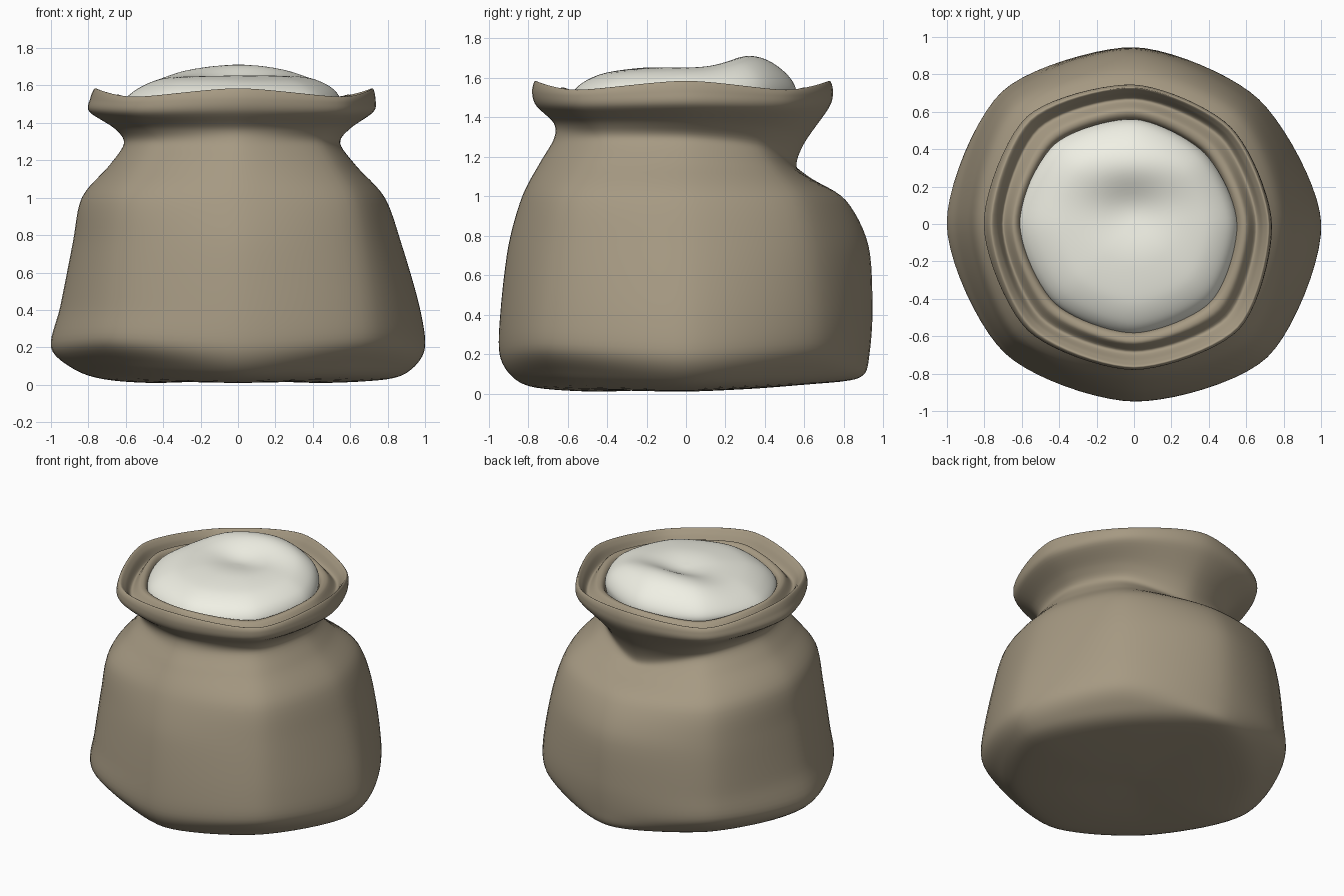
import bpy, bmesh, math
from mathutils import Vector

# direction order: E, NE, N, NW, W, SW, S, SE
DIAG = (0.96, 1.02, 0.99, 1.02)


def spline(p, q, r, s, t, c):
    """Cardinal spline between q and r; a low c gives flatter sides."""
    m, n = (r - p) * c, (s - q) * c
    return (q * (2*t**3 - 3*t**2 + 1) + m * (t**3 - 2*t**2 + t)
            + r * (3*t**2 - 2*t**3) + n * (t**3 - t**2))


def cage_ring(z, e, n, w, s, diag, lift=0.0, back=0.0):
    """Eight control points; lift raises diagonals, back lowers the rear."""
    axis = (e, n, w, s)
    pts = []
    for k in range(8):
        if k % 2:
            r = (axis[k // 2] + axis[(k // 2 + 1) % 4]) / 2 * diag * DIAG[k // 2]
        else:
            r = axis[k // 2]
        dz = lift if k % 2 else 0
        dz -= back * (1.0 if k == 2 else 0.3 if k in (1, 3) else 0)
        a = k * math.pi / 4
        pts.append(Vector((r * math.cos(a), r * math.sin(a), z + dz)))
    return pts


def material(name, rgb):
    m = bpy.data.materials.new(name)
    m.diffuse_color = (*rgb, 1)
    return m


def loft(name, rows, mat, around=10, along=6, c_round=0.42, shape=None):
    cages = [cage_ring(*row) for row in rows]
    rings = []
    for i in range(len(cages) - 1):
        p, q, r = cages[max(i - 1, 0)], cages[i], cages[i + 1]
        s = cages[min(i + 2, len(cages) - 1)]
        last = i == len(cages) - 2
        for j in range(along + (1 if last else 0)):
            rings.append([spline(p[k], q[k], r[k], s[k], j / along, 0.45)
                          for k in range(8)])
    bm = bmesh.new()
    grid = []
    for ring in rings:
        row = []
        for k in range(8):
            for j in range(around):
                v = spline(ring[k - 1], ring[k], ring[(k + 1) % 8],
                           ring[(k + 2) % 8], j / around, c_round)
                if shape:
                    v.z += shape(v.x, v.y)
                row.append(bm.verts.new(v))
        grid.append(row)
    n = 8 * around
    for a, b in zip(grid, grid[1:]):
        for k in range(n):
            bm.faces.new((a[k], a[(k + 1) % n], b[(k + 1) % n], b[k]))
    bm.faces.new(grid[0][::-1])
    bm.faces.new(grid[-1])
    me = bpy.data.meshes.new(name)
    bm.to_mesh(me)
    bm.free()
    me.polygons.foreach_set("use_smooth", [True] * len(me.polygons))
    me.materials.append(mat)
    ob = bpy.data.objects.new(name, me)
    bpy.context.collection.objects.link(ob)
    return ob


# cloth sack: base, body, shoulder, pinched neck, flared cuff, inner fold
# rows: z, east, north, west, south, diagonal factor, diagonal lift, rear drop
sack = [
    (0.025, 0.05, 0.05, 0.05, 0.05, 1.00),
    (0.01, 0.45, 0.45, 0.45, 0.45, 1.00, 0.005, -0.03),
    (0.03, 0.80, 0.78, 0.72, 0.76, 0.97, 0.01, -0.03),
    (0.085, 0.93, 0.90, 0.88, 0.88, 0.98, 0.035, -0.01),
    (0.20, 1.00, 0.93, 1.00, 0.945, 1.01, 0.03),
    (0.42, 0.97, 0.945, 0.95, 0.94, 1.02),
    (0.75, 0.875, 0.925, 0.885, 0.90, 1.03),
    (1.00, 0.785, 0.81, 0.835, 0.83, 1.05, 0.0, 0.02),
    (1.17, 0.63, 0.63, 0.69, 0.74, 1.04, 0.0, 0.08),
    (1.29, 0.545, 0.56, 0.61, 0.67, 1.02, 0.0, 0.14),
    (1.37, 0.60, 0.60, 0.66, 0.67, 1.03, 0.0, 0.10),
    (1.46, 0.725, 0.725, 0.795, 0.76, 1.03, -0.01, 0.01),
    (1.53, 0.735, 0.745, 0.79, 0.78, 1.03, -0.02),
    (1.585, 0.72, 0.73, 0.765, 0.765, 1.03, -0.045),
    (1.55, 0.69, 0.705, 0.73, 0.735, 1.03, -0.04),
    (1.48, 0.655, 0.665, 0.70, 0.685, 1.03, -0.02),
    (1.55, 0.60, 0.61, 0.65, 0.635, 1.02, -0.035),
    (1.52, 0.55, 0.56, 0.61, 0.585, 1.02, -0.02),
    (1.38, 0.52, 0.53, 0.58, 0.56, 1.02),
]
loft("sack", sack, material("sack_cloth", (0.38, 0.32, 0.225)))


# powdery filling with a hollow in front of a rear hump
def dunes(x, y):
    hump = 0.06 * math.exp(-(x * x / 0.14 + (y - 0.31) ** 2 / 0.03))
    hollow = 0.05 * math.exp(-((x + 0.02) ** 2 / 0.04 + (y - 0.09) ** 2 / 0.03))
    return hump - hollow + 0.03 * y


filling = [
    (1.38, 0.53, 0.53, 0.59, 0.56, 1.00),
    (1.50, 0.555, 0.56, 0.62, 0.59, 1.00),
    (1.58, 0.51, 0.52, 0.54, 0.54, 1.00),
    (1.635, 0.40, 0.42, 0.41, 0.42, 1.00),
    (1.66, 0.22, 0.22, 0.22, 0.22, 1.00),
    (1.67, 0.01, 0.01, 0.01, 0.01, 1.00),
]
loft("filling", filling, material("flour_white", (0.87, 0.87, 0.78)),
     along=8, c_round=0.42, shape=dunes)
